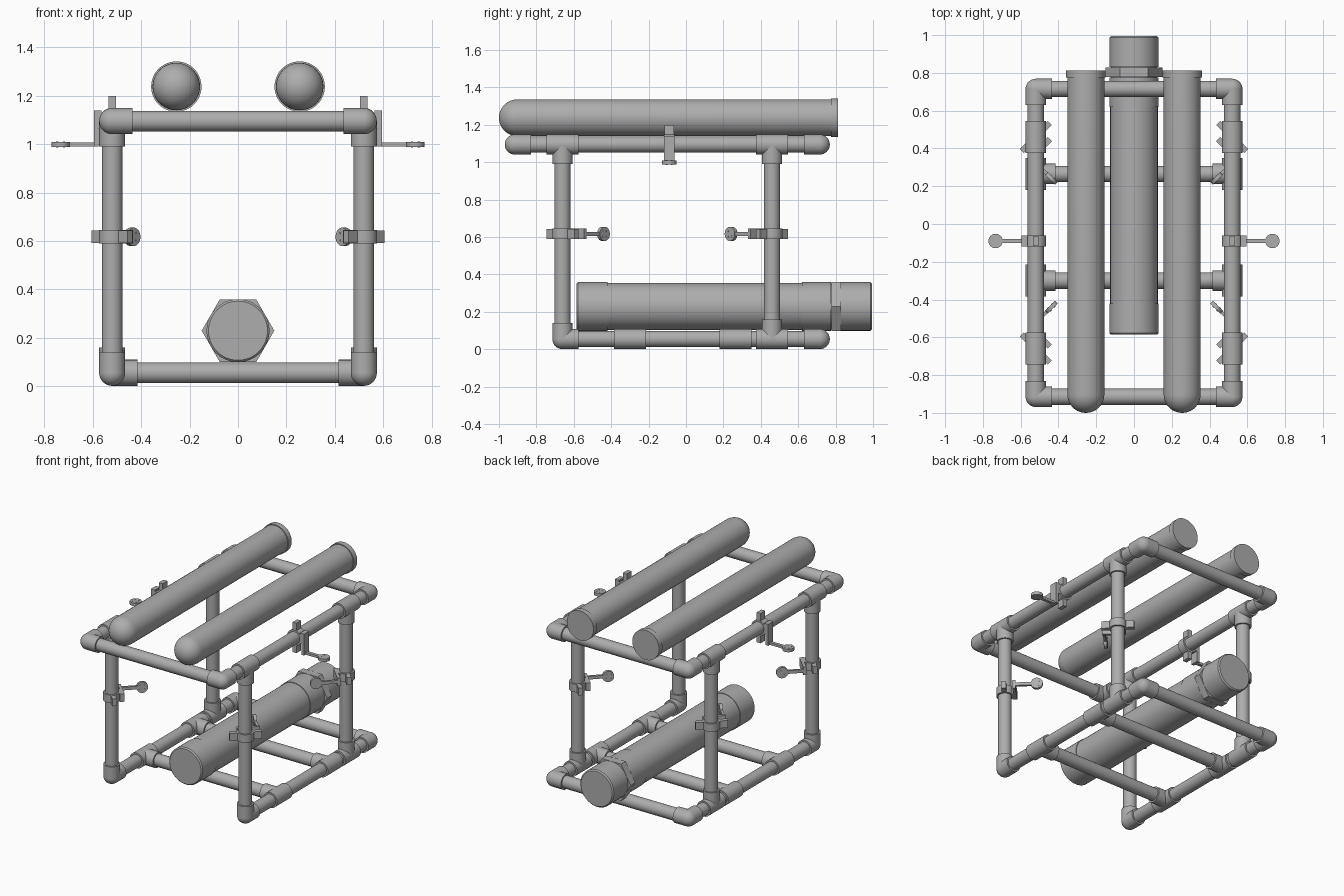
import bpy, bmesh, math
from mathutils import Vector, Matrix

cube = bpy.data.objects.get("Cube")
if cube:
    bpy.data.objects.remove(cube, do_unlink=True)

grey = bpy.data.materials.new("plain_grey")
grey.use_nodes = True
GREY = (0.42, 0.42, 0.42, 1)
grey.diffuse_color = GREY
grey.node_tree.nodes["Principled BSDF"].inputs["Base Color"].default_value = GREY

X, Y, Z = Vector((1, 0, 0)), Vector((0, 1, 0)), Vector((0, 0, 1))
PIPE, FIT = 0.043, 0.054
SIDE, TOP, BASE = 0.52, 1.095, 0.055
FRONT, BACK = -0.915, 0.715
POSTS = (-0.66, 0.46)


def finish(bm, name):
    bmesh.ops.recalc_face_normals(bm, faces=bm.faces)
    mesh = bpy.data.meshes.new(name)
    bm.to_mesh(mesh)
    bm.free()
    obj = bpy.data.objects.new(name, mesh)
    mesh.materials.append(grey)
    bpy.context.collection.objects.link(obj)
    bpy.ops.object.select_all(action='DESELECT')
    obj.select_set(True)
    bpy.context.view_layer.objects.active = obj
    bpy.ops.object.shade_smooth_by_angle(angle=math.radians(35))
    return obj


def rod(bm, a, b, r, sides=32):
    """Capped cylinder between two points."""
    a, b = Vector(a), Vector(b)
    d = b - a
    m = Matrix.Translation((a + b) / 2) @ d.to_track_quat('Z', 'Y').to_matrix().to_4x4()
    bmesh.ops.create_cone(bm, cap_ends=True, segments=sides, radius1=r, radius2=r,
                          depth=d.length, matrix=m)


def box(bm, m, low, high):
    low, high = Vector(low), Vector(high)
    place = Matrix.Translation((low + high) / 2) @ Matrix.Diagonal((high - low).to_4d())
    bmesh.ops.create_cube(bm, size=1, matrix=m @ place)


def pipe(name, a, b):
    bm = bmesh.new()
    rod(bm, a, b, PIPE)
    finish(bm, name)


def elbow(name, p, d1, d2):
    bm = bmesh.new()
    p = Vector(p)
    bmesh.ops.create_uvsphere(bm, u_segments=32, v_segments=16, radius=FIT,
                              matrix=Matrix.Translation(p))
    for d in (d1, d2):
        rod(bm, p, p + d * 0.085, FIT)
    finish(bm, name)


def tee(name, p, stem):
    bm = bmesh.new()
    p = Vector(p)
    rod(bm, p - Y * 0.085, p + Y * 0.085, FIT)
    rod(bm, p, p + stem * 0.105, FIT)
    finish(bm, name)


def clamp(name, p, out, up):
    """Split collar on a pipe with two ears, a bent bracket and a round pad."""
    axis = out.cross(up)
    m = Matrix((out, up, axis)).transposed().to_4x4()
    m.translation = Vector(p)
    bm = bmesh.new()
    rod(bm, m @ Vector((0, 0, -0.028)), m @ Vector((0, 0, 0.028)), 0.055)
    for s in (-1, 1):
        box(bm, m, (-0.015, min(s * 0.04, s * 0.105), -0.026),
            (0.015, max(s * 0.04, s * 0.105), 0.026))
    box(bm, m, (0.045, -0.03, -0.028), (0.06, 0.045, 0.028))
    box(bm, m, (0.056, -0.105, -0.028), (0.076, 0.045, 0.028))
    box(bm, m, (0.06, -0.105, -0.011), (0.19, -0.088, 0.011))
    rod(bm, m @ Vector((0.213, -0.107, 0)), m @ Vector((0.213, -0.086, 0)), 0.038)
    # Raised screw heads around the pad
    for k in range(4):
        a = math.pi * (k + 0.5) / 2
        c = Vector((0.213 + 0.02 * math.cos(a), 0, 0.02 * math.sin(a)))
        rod(bm, m @ (c - Y * 0.109), m @ (c - Y * 0.084), 0.005, 10)
    finish(bm, name)


def lathe(name, x, z, profile, steps=48):
    """Revolve (radius, y) points around an axis parallel to y."""
    bm = bmesh.new()
    vs = [bm.verts.new((x + r, y, z)) for r, y in profile]
    es = [bm.edges.new(pair) for pair in zip(vs, vs[1:])]
    bmesh.ops.spin(bm, geom=vs + es, cent=(x, 0, z), axis=Y, angle=math.tau,
                   steps=steps, use_merge=True)
    bmesh.ops.remove_doubles(bm, verts=bm.verts, dist=1e-5)
    finish(bm, name)


# Side frames, mirrored
for s, side in ((1, "left"), (-1, "right")):
    x = s * SIDE
    inward = -X * s
    pipe(side + "_top_rail", (x, FRONT, TOP), (x, BACK, TOP))
    pipe(side + "_base_rail", (x, POSTS[0], BASE), (x, BACK, BASE))
    elbow(side + "_top_front_elbow", (x, FRONT, TOP), inward, Y)
    elbow(side + "_top_back_elbow", (x, BACK, TOP), inward, -Y)
    elbow(side + "_base_front_elbow", (x, POSTS[0], BASE), Z, Y)
    elbow(side + "_base_back_elbow", (x, BACK, BASE), inward, -Y)
    for y, end in zip(POSTS, ("front", "back")):
        pipe(f"{side}_{end}_post", (x, y, BASE), (x, y, TOP))
        tee(f"{side}_{end}_top_tee", (x, y, TOP), -Z)
        t = 1 if end == "front" else -1
        out = Vector((-s, t, 0)).normalized()
        up = Vector((-s, -t, 0)).normalized()
        clamp(f"{side}_{end}_post_clamp", (x, y, 0.617), out, up)
    tee(side + "_base_post_tee", (x, POSTS[1], BASE), Z)
    for y, end in ((-0.3, "front"), (0.265, "back")):
        tee(f"{side}_{end}_cross_tee", (x, y, BASE), inward)
    clamp(side + "_rail_clamp", (x, -0.09, TOP), X * s, Z)

# Cross bars
for name, y, z in (("top_front_bar", FRONT, TOP), ("top_back_bar", BACK, TOP),
                   ("base_front_bar", -0.3, BASE), ("base_middle_bar", 0.265, BASE),
                   ("base_back_bar", BACK, BASE)):
    pipe(name, (-SIDE, y, z), (SIDE, y, z))

# Upper tubes with domed front and flanged rear cap
dome = [(0.098 * math.sin(a), -0.902 - 0.098 * math.cos(a))
        for a in (math.pi / 2 * k / 10 for k in range(11))]
tube = dome + [(0.098, 0.775), (0.104, 0.775), (0.104, 0.812), (0, 0.812)]
for s, side in ((1, "left"), (-1, "right")):
    lathe(side + "_upper_tube", s * 0.255, 1.238, tube)

# Lower canister with end caps and a hexagonal nut
lathe("lower_canister", 0, 0.229, [
    (0, -0.585), (0.122, -0.585), (0.13, -0.577), (0.13, -0.42), (0.126, -0.42),
    (0.126, 0.62), (0.13, 0.62), (0.13, 0.775), (0.122, 0.775), (0.122, 0.83),
    (0.13, 0.83), (0.13, 0.987), (0.122, 0.995), (0, 0.995)])
bm = bmesh.new()
bmesh.ops.create_cone(bm, cap_ends=True, segments=6, radius1=0.15, radius2=0.15, depth=0.052,
                      matrix=Matrix.Translation((0, 0.803, 0.229)) @ Matrix.Rotation(math.pi / 2, 4, 'X')
                      @ Matrix.Rotation(math.pi / 6, 4, 'Z'))
nut = finish(bm, "canister_nut")
# Turn the nut so its corners point sideways
corner = max(v.co.x for v in nut.data.vertices)
if corner < 0.145:
    turn = Matrix.Translation((0, 0, 0.229)) @ Matrix.Rotation(math.pi / 6, 4, 'Y')
    nut.data.transform(turn @ Matrix.Translation((0, 0, -0.229)))
